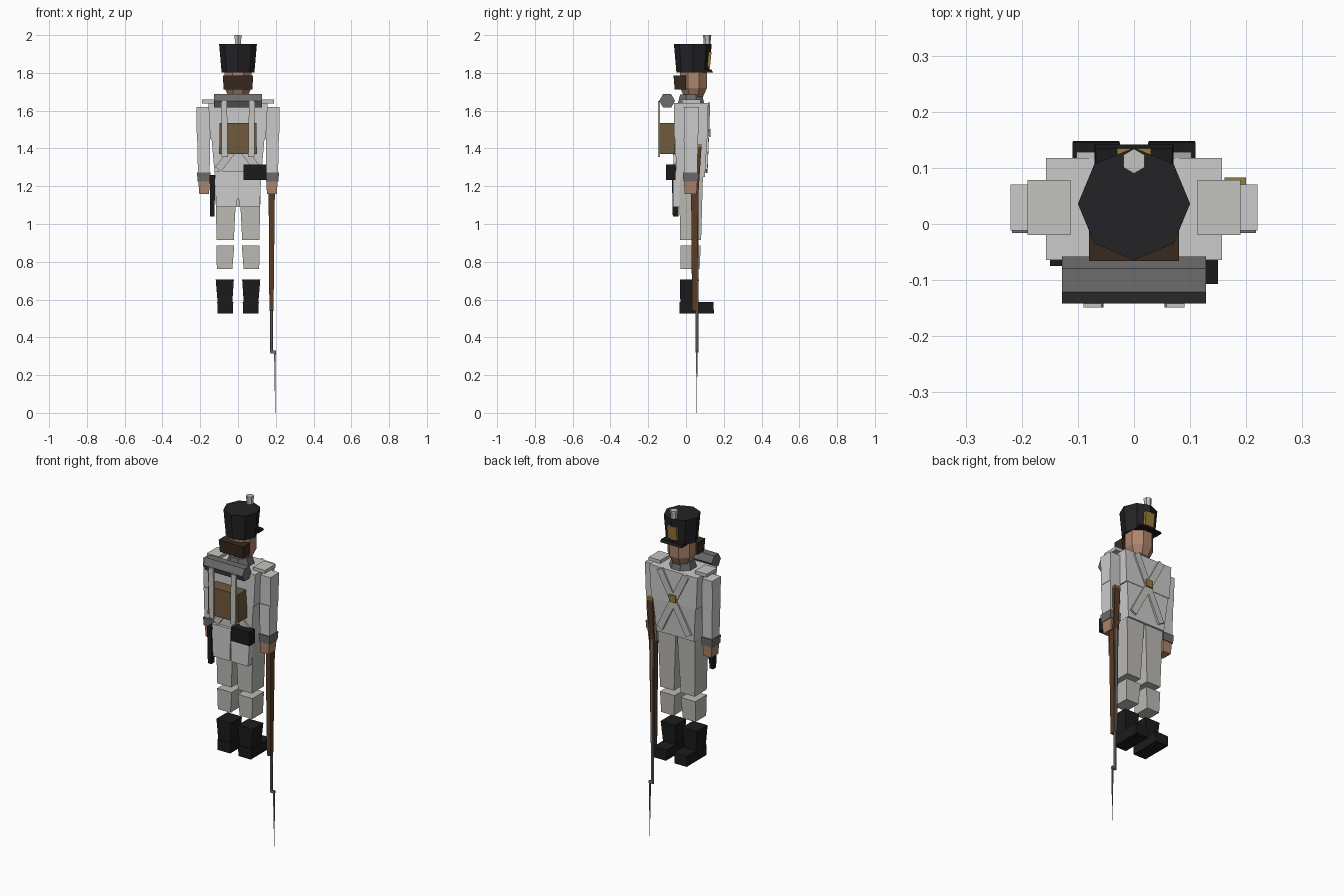
import bpy, bmesh, math
from mathutils import Vector

if "Cube" in bpy.data.objects:
    bpy.data.objects.remove(bpy.data.objects["Cube"])


def mat(name, r, g, b):
    m = bpy.data.materials.new(name)
    m.diffuse_color = (r, g, b, 1)
    m.use_nodes = True
    m.node_tree.nodes["Principled BSDF"].inputs["Base Color"].default_value = m.diffuse_color
    return m


COAT = mat("coat_cloth", .60, .60, .60)
TROUSER = mat("trouser_cloth", .50, .49, .45)
STRAP = mat("strap_leather", .55, .55, .52)
GREY = mat("grey_trim", .15, .15, .155)
BLACK = mat("black_leather", .012, .011, .011)
FELT = mat("hat_felt", .017, .017, .02)
SKIN = mat("skin", .42, .23, .15)
HAIR = mat("hair", .04, .022, .014)
WOOD = mat("wood", .10, .045, .018)
PACK = mat("pack_hide", .16, .10, .045)
BRASS = mat("brass", .32, .2, .045)
STEEL = mat("steel", .16, .17, .18)


def loft(name, rings, material):
    """Skin a closed solid over equal-length rings of points."""
    bm = bmesh.new()
    vs = [[bm.verts.new(p) for p in ring] for ring in rings]
    n = len(vs[0])
    for a, b in zip(vs, vs[1:]):
        for i in range(n):
            j = (i + 1) % n
            bm.faces.new((a[i], a[j], b[j], b[i]))
    bm.faces.new(vs[0][::-1])
    bm.faces.new(vs[-1])
    bmesh.ops.recalc_face_normals(bm, faces=bm.faces)
    me = bpy.data.meshes.new(name)
    bm.to_mesh(me)
    bm.free()
    me.materials.append(material)
    ob = bpy.data.objects.new(name, me)
    bpy.context.collection.objects.link(ob)
    return ob


def block(name, material, *levels):
    """Tapered box; each level is z, x0, x1, y0, y1."""
    return loft(name, [[(a, c, z), (b, c, z), (b, d, z), (a, d, z)]
                       for z, a, b, c, d in levels], material)


def pair(name, material, *levels):
    """Tapered box on the right plus its mirror image on the left."""
    block("right_" + name, material, *levels)
    block("left_" + name, material, *[(z, -b, -a, c, d) for z, a, b, c, d in levels])


def round_part(name, material, n, y, levels, x=0, turn=0):
    """Low-sided turned solid; each level is z, radius."""
    ang = [2 * math.pi * i / n + turn for i in range(n)]
    return loft(name, [[(x + r * math.cos(a), y + r * math.sin(a), z) for a in ang]
                       for z, r in levels], material)


def belt(name, p, q, width, thick=.012):
    """Flat band from p to q, lying in an x-z facing plane."""
    p, q = Vector(p), Vector(q)
    d = (q - p).normalized()
    s = d.cross(Vector((0, 1, 0))).normalized() * width / 2
    t = Vector((0, thick / 2, 0))
    loft(name, [[c - s - t, c + s - t, c + s + t, c - s + t] for c in (p, q)], STRAP)


# Boots and legs
pair("foot", BLACK, (.525, .027, .108, -.035, .148), (.587, .025, .11, -.035, .145))
pair("boot_shaft", BLACK, (.585, .03, .108, -.03, .06), (.705, .022, .118, -.033, .068))
pair("shin", TROUSER, (.762, .03, .112, -.028, .072), (.885, .02, .115, -.03, .078))
pair("thigh", TROUSER, (.915, .022, .113, -.032, .08), (1.27, .004, .122, -.035, .09))

# Coat: waist, chest and tails
block("waist", COAT, (1.25, -.122, .122, -.05, .1), (1.45, -.14, .14, -.058, .112))
block("chest", COAT, (1.45, -.147, .147, -.062, .115), (1.64, -.157, .157, -.064, .118))
pair("coat_tail", COAT, (1.09, .005, .115, -.07, -.035), (1.28, 0, .124, -.068, -.03))
block("tail_pleat", COAT, (1.09, -.03, .03, -.06, -.035), (1.28, -.01, .01, -.066, -.03))

# Arms
pair("upper_arm", COAT, (1.45, .15, .218, -.008, .064), (1.62, .15, .22, -.012, .07))
pair("forearm", COAT, (1.27, .15, .212, -.01, .06), (1.45, .148, .216, -.012, .064))
pair("cuff", GREY, (1.225, .148, .214, -.014, .064), (1.272, .146, .217, -.016, .067))
pair("hand", SKIN, (1.16, .153, .205, -.008, .056), (1.226, .15, .21, -.01, .06))
pair("shoulder_strap", STRAP, (1.638, .113, .19, -.02, .078), (1.658, .113, .19, -.02, .078))

# Head, hair and collar
round_part("collar", GREY, 8, .027, [(1.64, .075), (1.685, .063)], turn=math.pi / 8)
round_part("head", SKIN, 8, .04, [(1.665, .05), (1.72, .077), (1.81, .078)], turn=math.pi / 8)
block("hair", HAIR, (1.712, -.076, .076, -.06, .0), (1.785, -.08, .08, -.066, .0))

# Tall hat with peak, plate and plume
round_part("hat", FELT, 8, .036, [(1.803, .087), (1.953, .1)])
block("hat_peak", BLACK, (1.803, -.07, .07, .09, .142), (1.818, -.068, .068, .09, .135))
block("hat_plate", BRASS, (1.83, -.03, .03, .1, .127), (1.91, -.03, .03, .1, .135))
round_part("plume", STRAP, 6, .112, [(1.9, .017), (1.97, .019), (2, .022)], turn=math.pi / 6)

# Crossed belts on chest and back, with buckle
for side, s in (("right", 1), ("left", -1)):
    belt(side + "_chest_belt", (s * .085, .122, 1.635), (-s * .095, .108, 1.28), .04)
    belt(side + "_back_belt", (-s * .01, -.064, 1.44), (s * .105, -.058, 1.29), .04)
    belt(side + "_pack_strap", (s * .074, -.143, 1.65), (s * .07, -.143, 1.355), .032)
block("buckle", BRASS, (1.46, -.022, .022, .11, .129), (1.502, -.022, .022, .11, .13))

# Pack, bedroll, cartridge box and scabbard
block("pack", PACK, (1.37, -.1, .1, -.14, -.058), (1.535, -.097, .097, -.14, -.058))
hexa = [(.042 * math.cos(i * math.pi / 3), .042 * math.sin(i * math.pi / 3)) for i in range(6)]
loft("bedroll", [[(x, -.1 + a, 1.652 + b) for a, b in hexa] for x in (-.128, .128)], GREY)
block("cartridge_box", BLACK, (1.233, .028, .15, -.107, -.055), (1.315, .028, .15, -.107, -.055))
block("scabbard", BLACK, (1.04, -.148, -.125, -.07, -.04), (1.26, -.15, -.12, -.075, -.035))

# Musket held muzzle down
block("musket_butt", WOOD, (1.16, .162, .194, .03, .066), (1.27, .164, .196, .04, .073),
      (1.41, .162, .2, .045, .082))
block("butt_plate", BRASS, (1.408, .161, .2, .044, .083), (1.42, .161, .2, .044, .083))
block("musket_stock", WOOD, (.54, .166, .188, .032, .06), (1.17, .162, .195, .027, .066))
round_part("musket_barrel", STEEL, 6, .058, [(.32, .008), (1.2, .01)], x=.178)
block("bayonet_socket", STEEL, (.315, .172, .2, .052, .062), (.33, .172, .2, .052, .062))
block("bayonet", STEEL, (0, .1965, .1975, .0565, .0575), (.325, .191, .2, .053, .061))
